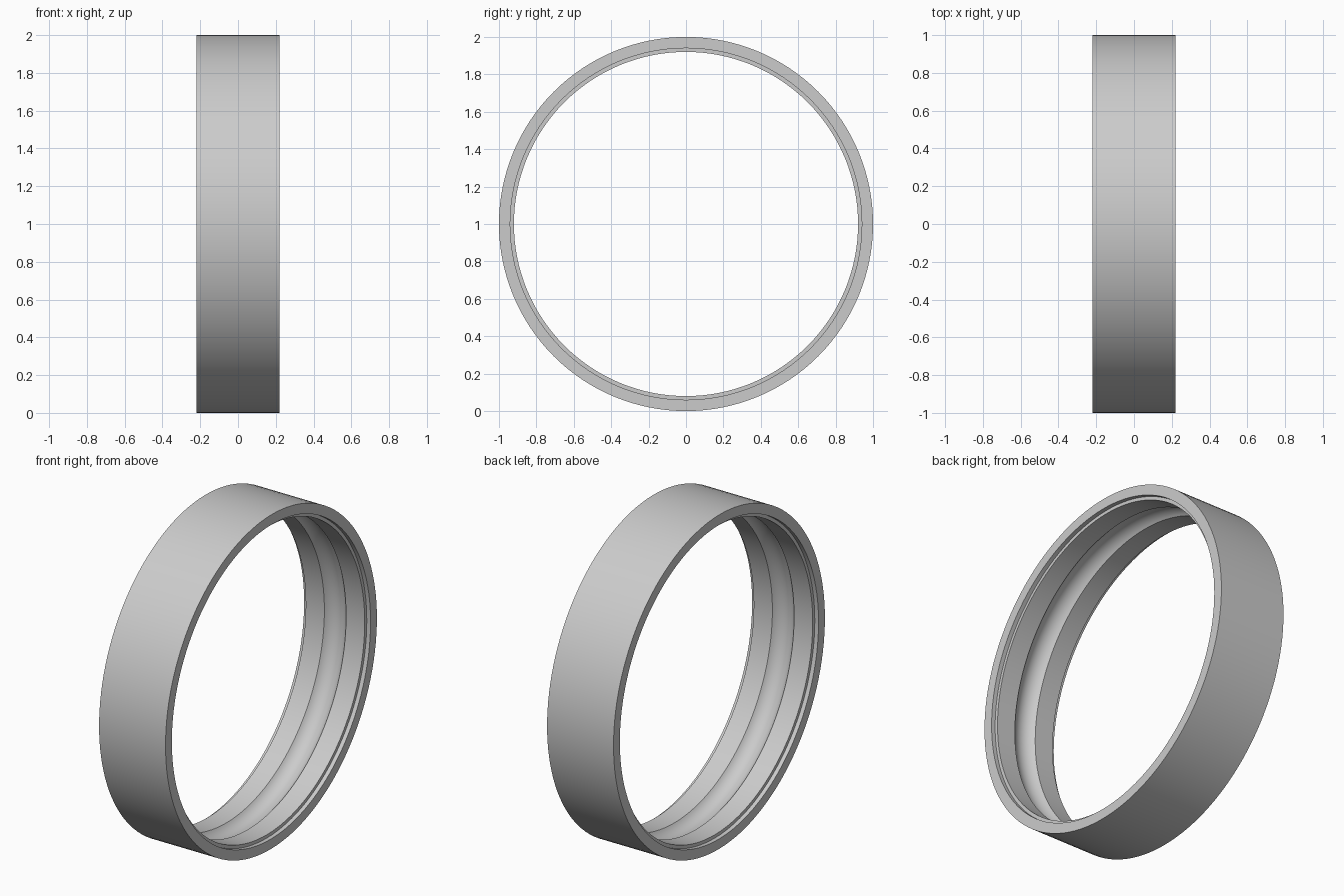
import bpy, math

cube = bpy.data.objects.get("Cube")
if cube:
    bpy.data.objects.remove(cube, do_unlink=True)

SEGMENTS = 128
HALF_WIDTH, OUTER = 0.22, 1.0
RECESS, LAND = 0.94, 0.92          # radii of the end recess and the inner land
STEP_X = 0.195                     # where the end recess stops
GROOVE_X, GROOVE_DEPTH = 0.072, 0.037
ARC_STEPS = 16

# Cross-section as (x, radius), starting with one end
end = [(HALF_WIDTH, OUTER), (HALF_WIDTH, RECESS), (STEP_X, RECESS), (STEP_X, LAND)]

# Circular ball groove around the middle of the bore
arc_r = (GROOVE_X ** 2 + GROOVE_DEPTH ** 2) / (2 * GROOVE_DEPTH)
arc_centre = LAND + GROOVE_DEPTH - arc_r
half_angle = math.asin(GROOVE_X / arc_r)
groove = []
for i in range(ARC_STEPS + 1):
    a = half_angle * (1 - 2 * i / ARC_STEPS)
    groove.append((arc_r * math.sin(a), arc_centre + arc_r * math.cos(a)))

profile = end + groove + [(-x, r) for x, r in reversed(end)]

# Revolve the closed section about the x axis
n = len(profile)
verts, faces = [], []
for s in range(SEGMENTS):
    t = 2 * math.pi * s / SEGMENTS
    verts += [(x, r * math.sin(t), 1 + r * math.cos(t)) for x, r in profile]
    k = (s + 1) % SEGMENTS
    faces += [(s * n + j, s * n + (j + 1) % n, k * n + (j + 1) % n, k * n + j)
              for j in range(n)]

mesh = bpy.data.meshes.new("bearing_outer_ring")
mesh.from_pydata(verts, [], faces)
mesh.update()
ring = bpy.data.objects.new("bearing_outer_ring", mesh)
bpy.context.collection.objects.link(ring)

# Plain grey metal
grey = bpy.data.materials.new("grey_metal")
grey.use_nodes = True
colour = (0.6, 0.6, 0.6, 1)
grey.diffuse_color = colour
grey.node_tree.nodes["Principled BSDF"].inputs["Base Color"].default_value = colour
mesh.materials.append(grey)

# Outward normals and smooth shading with crisp corners
bpy.ops.object.select_all(action="DESELECT")
ring.select_set(True)
bpy.context.view_layer.objects.active = ring
bpy.ops.object.mode_set(mode="EDIT")
bpy.ops.mesh.select_all(action="SELECT")
bpy.ops.mesh.normals_make_consistent(inside=False)
bpy.ops.object.mode_set(mode="OBJECT")
bpy.ops.object.shade_smooth_by_angle(angle=math.radians(30))
